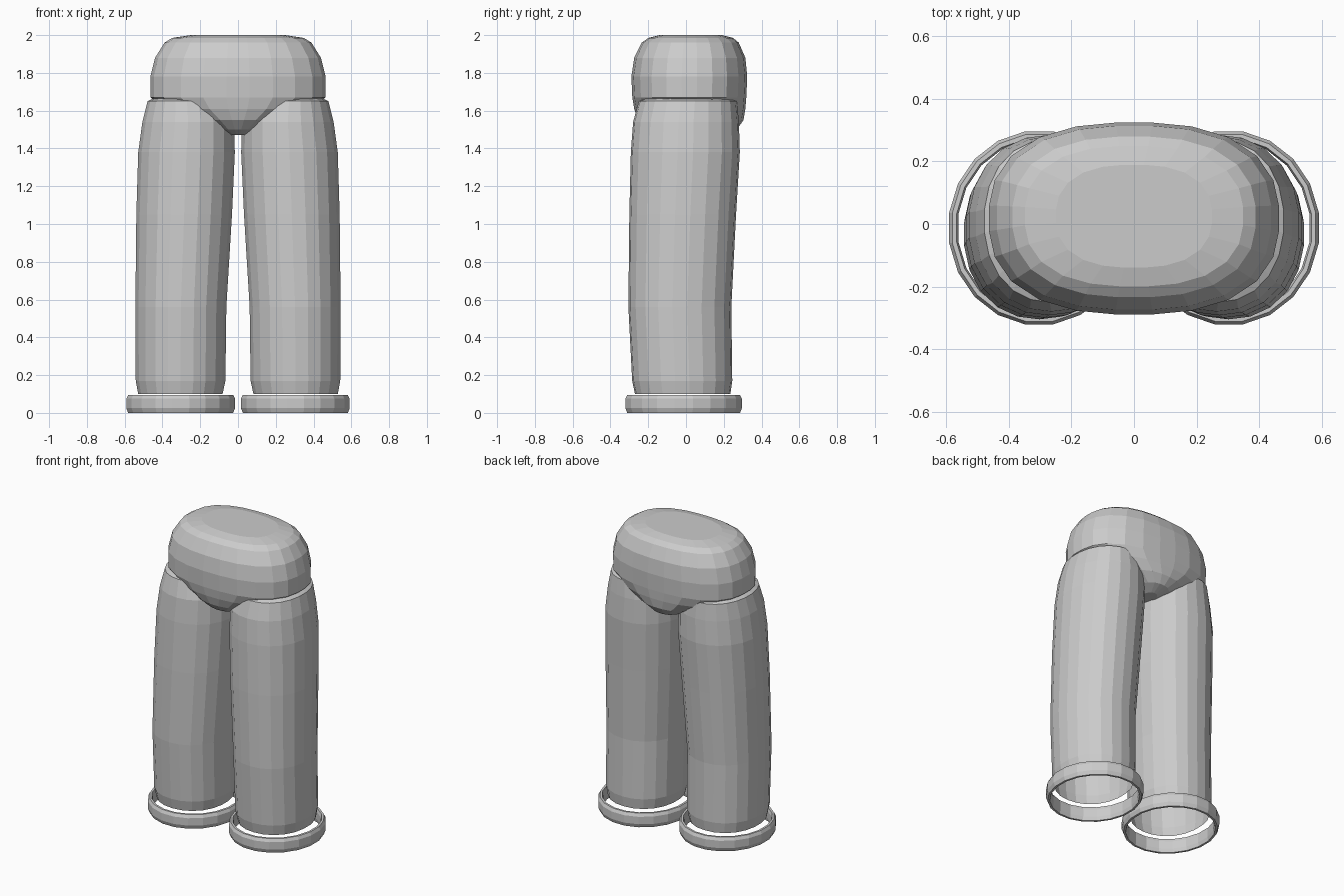
import bpy, bmesh
from math import cos, sin, tau

if "Cube" in bpy.data.objects:
    bpy.data.objects.remove(bpy.data.objects["Cube"], do_unlink=True)

grey = bpy.data.materials.new("plain grey")
grey.use_nodes = True
grey.diffuse_color = (0.6, 0.6, 0.6, 1)
grey.node_tree.nodes["Principled BSDF"].inputs["Base Color"].default_value = (0.6, 0.6, 0.6, 1)


def oval(bm, x0, x1, y0, y1, z, sides, power):
    """One superellipse loop filling the given bounds."""
    loop = []
    for i in range(sides):
        a = tau * (i + 0.5) / sides
        c, s = cos(a), sin(a)
        r = (abs(c) ** power + abs(s) ** power) ** (-1 / power)
        x = (x0 + x1) / 2 + (x1 - x0) / 2 * r * c
        y = (y0 + y1) / 2 + (y1 - y0) / 2 * r * s
        loop.append(bm.verts.new((x, y, z)))
    return loop


def loft(name, sections, sides, power=2, cap=False, closed=False):
    """Skin a stack of ovals; closed joins the last to the first."""
    bm = bmesh.new()
    loops = [oval(bm, *s, sides, power) for s in sections]
    pairs = list(zip(loops, loops[1:]))
    if closed:
        pairs.append((loops[-1], loops[0]))
    for a, b in pairs:
        for i in range(sides):
            j = (i + 1) % sides
            bm.faces.new((a[i], a[j], b[j], b[i]))
    if cap:
        bm.faces.new(loops[0][::-1])
        bm.faces.new(loops[-1])
    bmesh.ops.recalc_face_normals(bm, faces=bm.faces)
    mesh = bpy.data.meshes.new(name)
    bm.to_mesh(mesh)
    bm.free()
    mesh.materials.append(grey)
    obj = bpy.data.objects.new(name, mesh)
    bpy.context.collection.objects.link(obj)
    return obj


# Hips: half width, front, back, height
hips = [(0.06, -0.13, 0.20, 1.47), (0.13, -0.21, 0.27, 1.50),
        (0.24, -0.255, 0.305, 1.55), (0.38, -0.275, 0.315, 1.61),
        (0.465, -0.285, 0.32, 1.67), (0.465, -0.29, 0.325, 1.78),
        (0.44, -0.275, 0.315, 1.88), (0.39, -0.235, 0.28, 1.96),
        (0.35, -0.20, 0.25, 1.985), (0.25, -0.14, 0.19, 2.0)]
loft("hips", [(-w, w, f, b, z) for w, f, b, z in hips], 24, 2.5, cap=True)

# Trouser legs: inner, outer, front, back, height
leg = [(0.08, 0.53, -0.27, 0.235, 0.10), (0.065, 0.543, -0.285, 0.245, 0.17),
       (0.06, 0.545, -0.305, 0.24, 0.56), (0.03, 0.54, -0.30, 0.265, 1.05),
       (0.015, 0.53, -0.292, 0.285, 1.38), (0.02, 0.508, -0.28, 0.28, 1.54),
       (0.06, 0.48, -0.25, 0.27, 1.65), (0.12, 0.44, -0.20, 0.22, 1.67)]

# Ankle band profile: inset from the outer edge, height
band = [(0.01, 0.0), (0, 0.025), (0, 0.075), (0.01, 0.095),
        (0.024, 0.095), (0.03, 0.075), (0.03, 0.025), (0.024, 0.0)]

for side, sign in (("left", 1), ("right", -1)):
    loft(side + "_leg", [(sign * a, sign * b, f, k, z) for a, b, f, k, z in leg], 22, 2.15)
    loft(side + "_ankle_band",
         [(sign * (0.012 + d), sign * (0.595 - d), -0.325 + d, 0.30 - d, z) for d, z in band],
         20, closed=True)
